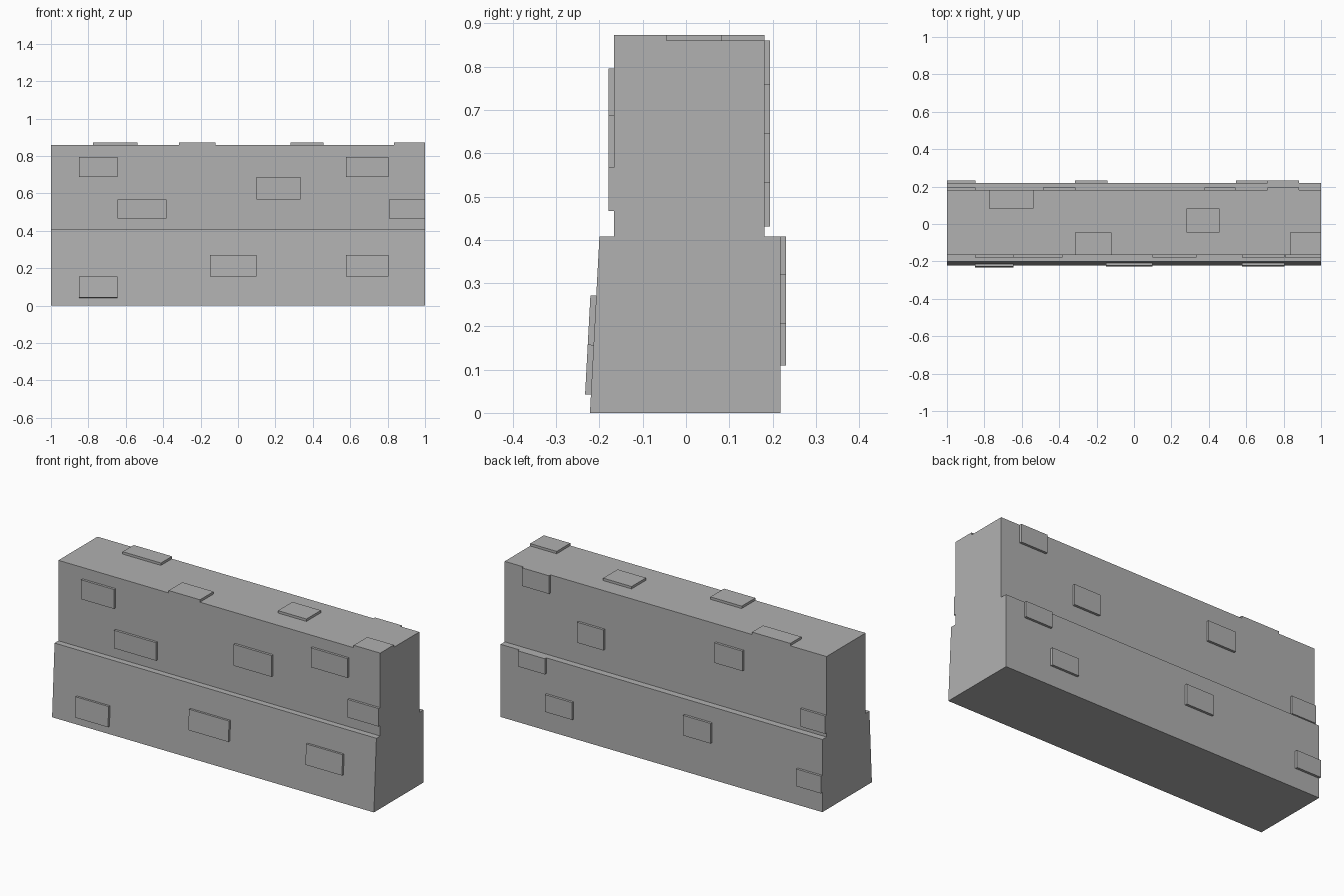
import bpy, bmesh
from mathutils import Vector

if "Cube" in bpy.data.objects:
    bpy.data.objects.remove(bpy.data.objects["Cube"])

PROUD = 0.0135  # how far the bricks stand out of the wall
SINK = 0.006    # how far they are embedded
SLOPE = 0.022 / 0.41

# Dark grey stone
stone = bpy.data.materials.new("dark_stone")
stone.diffuse_color = (0.44, 0.44, 0.44, 1)
stone.use_nodes = True
stone.node_tree.nodes["Principled BSDF"].inputs["Base Color"].default_value = stone.diffuse_color


def add_mesh(name, bm):
    bmesh.ops.recalc_face_normals(bm, faces=bm.faces)
    mesh = bpy.data.meshes.new(name)
    bm.to_mesh(mesh)
    bm.free()
    mesh.materials.append(stone)
    obj = bpy.data.objects.new(name, mesh)
    bpy.context.collection.objects.link(obj)
    return obj


def prism(name, points, direction):
    """Extrude a closed outline along a direction."""
    bm = bmesh.new()
    face = bm.faces.new([bm.verts.new(p) for p in points])
    new = bmesh.ops.extrude_face_region(bm, geom=[face])["geom"]
    verts = [g for g in new if isinstance(g, bmesh.types.BMVert)]
    bmesh.ops.translate(bm, verts=verts, vec=direction)
    return add_mesh(name, bm)


def bricks(name, rects, surface, normal):
    """Shallow bricks: each rectangle (x0, x1, t0, t1) is mapped to a wall face."""
    n = Vector(normal).normalized()
    for i, (x0, x1, t0, t1) in enumerate(rects, 1):
        corners = [(x0, t0), (x1, t0), (x1, t1), (x0, t1)]
        pts = [Vector(surface(x, t)) - n * SINK for x, t in corners]
        prism(f"{name}_{i}", pts, n * (SINK + PROUD))


# Wall body: battered lower course and narrower upper course
profile = [(-0.222, 0), (0.218, 0), (0.218, 0.408), (0.181, 0.408),
           (0.181, 0.86), (-0.166, 0.86), (-0.166, 0.408), (-0.20, 0.408)]
prism("wall_body", [(-1, y, z) for y, z in profile], Vector((2, 0, 0)))

# Bricks on the upper front
bricks("upper_front_brick",
       [(-0.85, -0.645, 0.687, 0.796), (0.578, 0.805, 0.687, 0.796),
        (0.099, 0.334, 0.567, 0.687), (-0.645, -0.383, 0.466, 0.567),
        (0.807, 1.0, 0.466, 0.567)],
       lambda x, z: (x, -0.166, z), (0, -1, 0))

# Bricks on the sloping lower front
bricks("lower_front_brick",
       [(-0.85, -0.645, 0.042, 0.156), (-0.15, 0.099, 0.156, 0.271),
        (0.578, 0.805, 0.156, 0.271)],
       lambda x, z: (x, -0.222 + SLOPE * z, z), (0, -1, SLOPE))

# Bricks on the upper back
bricks("upper_back_brick",
       [(0.715, 0.883, 0.758, 0.86), (0.378, 0.542, 0.531, 0.646),
        (-0.487, -0.313, 0.646, 0.758), (-1.0, -0.847, 0.431, 0.531)],
       lambda x, z: (x, 0.181, z), (0, 1, 0))

# Bricks on the lower back
bricks("lower_back_brick",
       [(0.715, 0.883, 0.32, 0.408), (0.545, 0.715, 0.11, 0.207),
        (-0.315, -0.143, 0.207, 0.32), (-1.0, -0.847, 0.11, 0.207)],
       lambda x, z: (x, 0.218, z), (0, 1, 0))

# Bricks on the top
bricks("top_brick",
       [(-0.775, -0.537, 0.083, 0.181), (-0.315, -0.12, -0.166, -0.045),
        (0.28, 0.457, -0.045, 0.083), (0.835, 1.0, -0.166, -0.045)],
       lambda x, y: (x, y, 0.86), (0, 0, 1))
